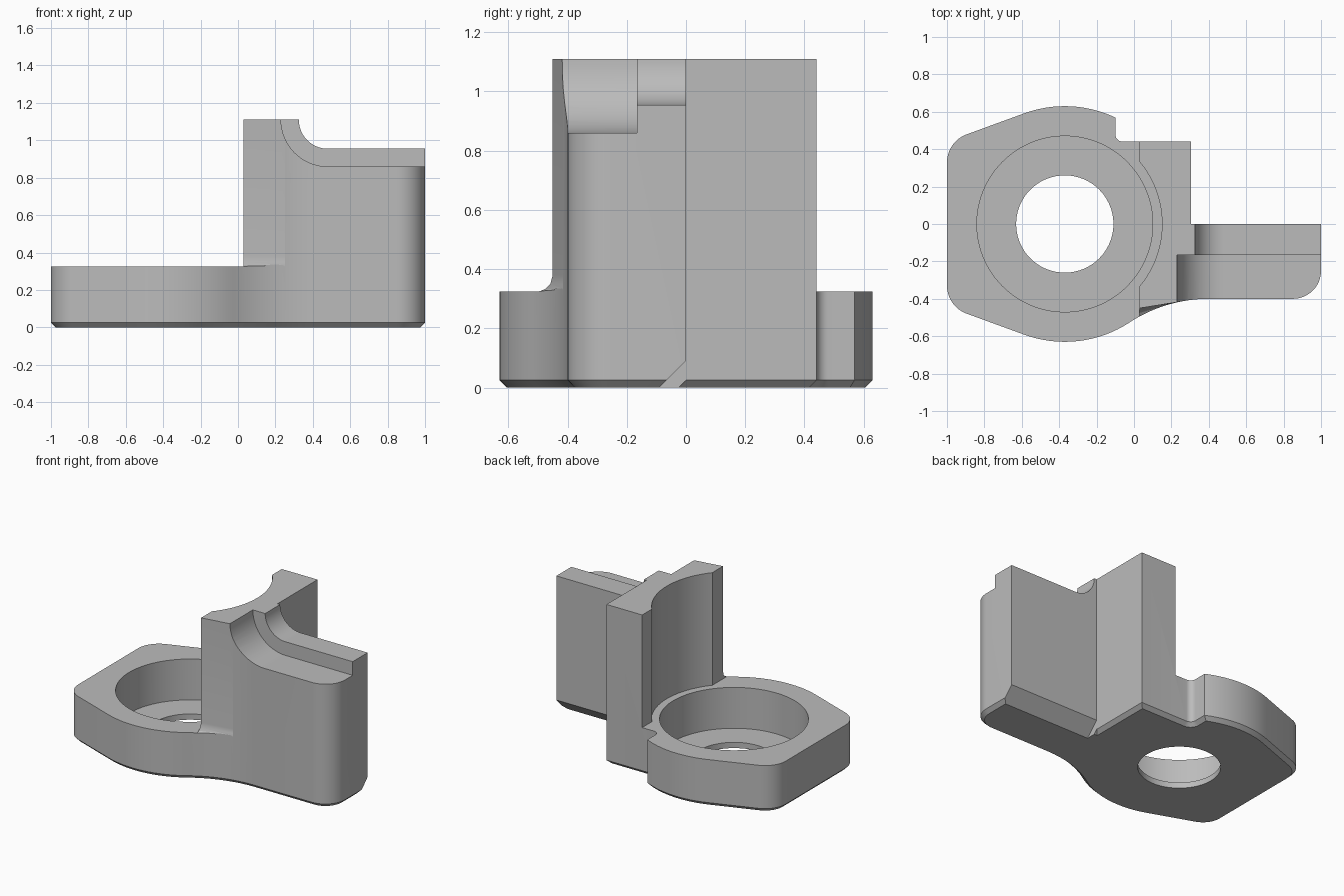
import bpy
import bmesh
from math import cos, sin, radians

cube = bpy.data.objects.get("Cube")
if cube:
    bpy.data.objects.remove(cube, do_unlink=True)

BORE_X = -0.37
LEDGE = 0.325
TOP = 1.11
CLEAR = 1.3

grey = bpy.data.materials.new("machined_grey")
grey.use_nodes = True
grey.diffuse_color = (0.5, 0.5, 0.5, 1)
grey.node_tree.nodes["Principled BSDF"].inputs["Base Color"].default_value = (0.5, 0.5, 0.5, 1)


def arc(cx, cy, r, start, end, n=12):
    angles = [radians(start + (end - start) * i / n) for i in range(n + 1)]
    return [(cx + r * cos(a), cy + r * sin(a)) for a in angles]


def loft(name, rings, chamfer=0):
    """Solid through stacked rings; optional chamfer around the first ring."""
    bm = bmesh.new()
    loops = [[bm.verts.new(p) for p in ring] for ring in rings]
    n = len(loops[0])
    for a, b in zip(loops, loops[1:]):
        for i in range(n):
            j = (i + 1) % n
            bm.faces.new((a[i], a[j], b[j], b[i]))
    bottom = bm.faces.new(loops[0])
    bm.faces.new(loops[-1])
    bmesh.ops.recalc_face_normals(bm, faces=bm.faces)
    if chamfer:
        bmesh.ops.bevel(bm, geom=list(bottom.edges), offset=chamfer,
                        segments=1, affect='EDGES')
    mesh = bpy.data.meshes.new(name)
    bm.to_mesh(mesh)
    bm.free()
    mesh.materials.append(grey)
    obj = bpy.data.objects.new(name, mesh)
    bpy.context.collection.objects.link(obj)
    return obj


def prism(name, pts, lo, hi, axis="z", chamfer=0):
    place = {"x": lambda p, h: (h, p[0], p[1]),
             "y": lambda p, h: (p[0], h, p[1]),
             "z": lambda p, h: (p[0], p[1], h)}[axis]
    return loft(name, [[place(p, h) for p in pts] for h in (lo, hi)], chamfer)


# Full-height body from the plan outline
outline = [(1, 0), (0.305, 0), (0.305, 0.44)]
outline += arc(-0.06, 0.48, 0.04, 270, 180, 8)        # relief notch
outline += arc(BORE_X, 0, 0.63, 64.6, 110, 16)        # round boss, back
outline += arc(-0.84, 0.329, 0.16, 110, 180)          # left corners
outline += arc(-0.84, -0.329, 0.16, 180, 250)
outline += arc(BORE_X, 0, 0.63, 250, 303.2, 16)       # round boss, front
outline += arc(0.4, -1.174, 0.774, 123.2, 90, 16)[1:]  # sweep into the arm
outline += arc(0.85, -0.25, 0.15, 270, 360)           # arm corner
body = prism("bracket_body", outline, 0, TOP, chamfer=0.025)

# Space above the flange, and the concave face of the upright
cutters = [
    prism("flange_clearance", [(-1.2, -1), (0.03, -1), (0.03, 1), (-1.2, 1)], LEDGE, CLEAR),
    prism("upright_hollow", arc(BORE_X, 0, 0.52, 0, 357.5, 143), LEDGE, CLEAR),
    prism("counterbore", arc(BORE_X, 0, 0.47, 0, 357.5, 143), 0.04, CLEAR),
    prism("through_hole", arc(BORE_X, 0, 0.26, 0, 356.25, 95), -0.1, CLEAR),
]

# Slim relief on the upright's front, blending into the flange
blend = [(0.325, -0.495), (0.333, -0.475), (0.35, -0.458), (0.38, -0.45), (CLEAR, -0.45)]
cutters.append(loft("front_relief", [
    [(0.0, -0.7, z), (0.25, -0.7, z), (0.25, -0.4147, z), (0.03, y, z), (0.0, y, z)]
    for z, y in blend]))

# Stepped arm top with concentric fillets into the upright
for name, r, y0, y1 in (("arm_top", 0.155, -0.3, 0.2), ("arm_step", 0.25, -1, -0.165)):
    profile = arc(0.48, TOP, r, 180, 270, 16)
    profile += [(1.2, TOP - r), (1.2, CLEAR), (0.48 - r, CLEAR)]
    cutters.append(prism(name, profile, y0, y1, "y"))

# Wide chamfer under the back of the arm
cutters.append(prism("arm_chamfer", [(-0.19, -0.1), (0.1, -0.1), (0.1, 0.19)], 0.305, 1.2, "x"))

bpy.context.view_layer.objects.active = body
for cutter in cutters:
    cutter.hide_render = True
    mod = body.modifiers.new(cutter.name, 'BOOLEAN')
    mod.operation = 'DIFFERENCE'
    mod.solver = 'EXACT'
    mod.object = cutter
    bpy.ops.object.modifier_apply(modifier=mod.name)
    bpy.data.objects.remove(cutter, do_unlink=True)

bpy.ops.object.select_all(action='DESELECT')
body.select_set(True)
bpy.ops.object.shade_smooth_by_angle(angle=radians(25))
